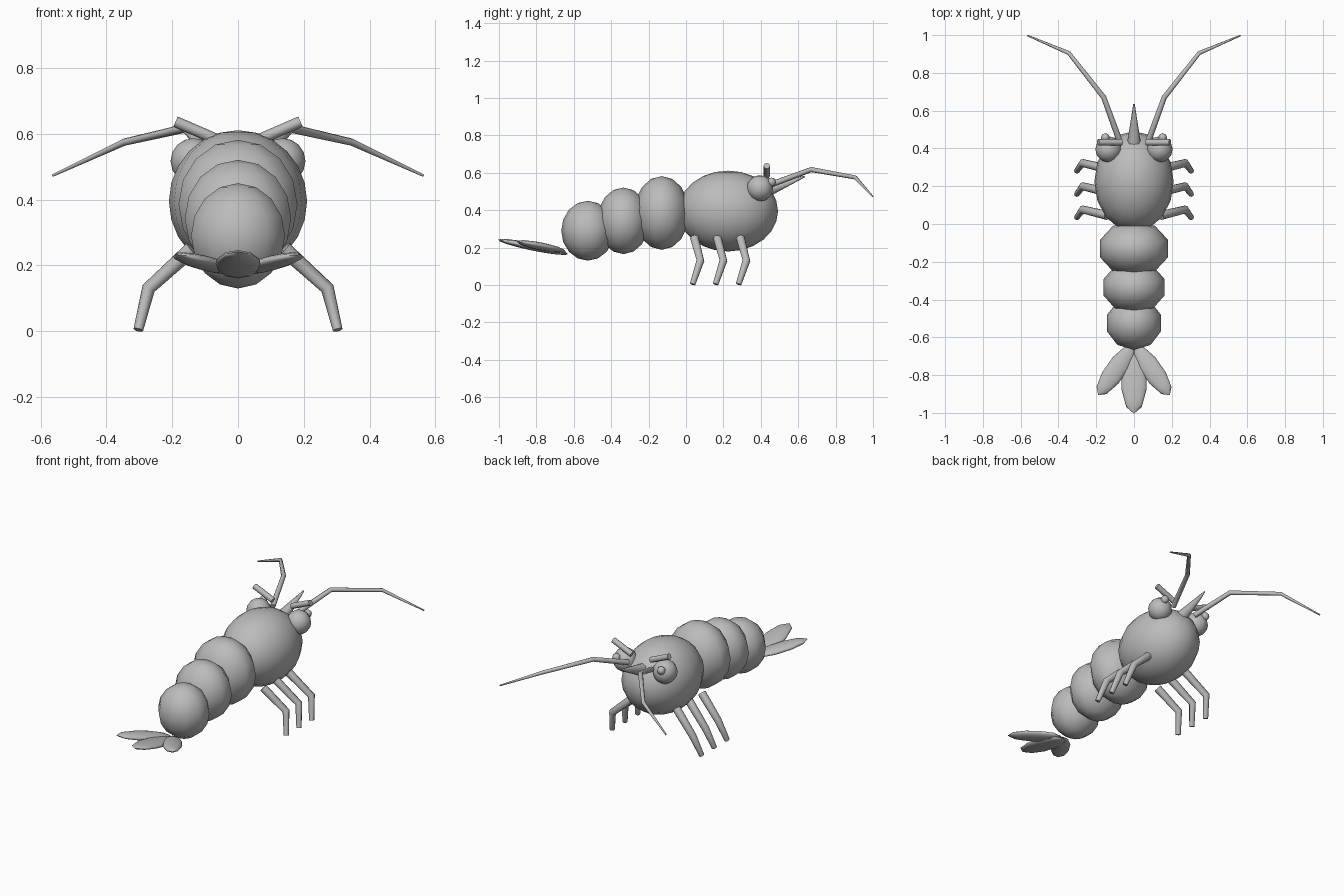
import bpy, math
from mathutils import Vector, Matrix

cube = bpy.data.objects.get("Cube")
if cube:
    bpy.data.objects.remove(cube)

grey = bpy.data.materials.new("shell grey")
grey.use_nodes = True
COLOUR = (0.5, 0.5, 0.5, 1)
grey.diffuse_color = COLOUR
grey.node_tree.nodes["Principled BSDF"].inputs["Base Color"].default_value = COLOUR


def finish(name, angle):
    ob = bpy.context.object
    ob.name = name
    ob.data.materials.clear()
    ob.data.materials.append(grey)
    bpy.ops.object.shade_smooth_by_angle(angle=math.radians(angle))
    return ob


def ellipsoid(name, centre, radii, segments=10, rings=8, turn=None):
    bpy.ops.mesh.primitive_uv_sphere_add(segments=segments, ring_count=rings, radius=1)
    ob = bpy.context.object
    # start the segments on the x axis
    ob.data.transform(Matrix.Diagonal((*radii, 1)))
    ob.matrix_world = Matrix.Translation(centre) @ (turn or Matrix())
    return finish(name, 80)


def rod(name, start, end, r1, r2, sides=8):
    """Tapered straight bar between two points."""
    a, b = Vector(start), Vector(end)
    bpy.ops.mesh.primitive_cone_add(vertices=sides, radius1=r1, radius2=r2, depth=(b - a).length)
    ob = bpy.context.object
    ob.matrix_world = Matrix.Translation((a + b) / 2) @ (b - a).to_track_quat('Z', 'Y').to_matrix().to_4x4()
    return finish(name, 50)


def tube(name, points, radii):
    """Tapered jointed tube along a path."""
    curve = bpy.data.curves.new(name, 'CURVE')
    curve.dimensions = '3D'
    curve.bevel_depth = 1
    curve.bevel_resolution = 2
    curve.use_fill_caps = True
    spline = curve.splines.new('POLY')
    spline.points.add(len(points) - 1)
    for p, co, r in zip(spline.points, points, radii):
        p.co = (*co, 1)
        p.radius = r
    ob = bpy.data.objects.new(name, curve)
    bpy.context.collection.objects.link(ob)
    bpy.ops.object.select_all(action='DESELECT')
    ob.select_set(True)
    bpy.context.view_layer.objects.active = ob
    bpy.ops.object.convert(target='MESH')
    return finish(name, 50)


def blade(name, root, tip, width, thickness):
    """Flat tail paddle from root to tip."""
    a, b = Vector(root), Vector(tip)
    along = (b - a).normalized()
    side = along.cross(Vector((0, 0, 1))).normalized()
    up = side.cross(along)
    turn = Matrix((side, along, up)).transposed().to_4x4()
    return ellipsoid(name, (a + b) / 2, (width, (b - a).length / 2 / 0.95, thickness), turn=turn)


# Body shell and shrinking abdomen segments
ellipsoid("head_shell", (0, 0.225, 0.395), (0.21, 0.267, 0.216), 16, 12)
ellipsoid("abdomen_front", (0, -0.13, 0.385), (0.19, 0.148, 0.197))
ellipsoid("abdomen_middle", (0, -0.335, 0.343), (0.17, 0.14, 0.178))
ellipsoid("abdomen_rear", (0, -0.525, 0.29), (0.15, 0.142, 0.16))

# Pointed beak between the eyes
rod("beak", (0, 0.43, 0.505), (0, 0.635, 0.58), 0.036, 0.004)

# Centre paddle of the tail fan
blade("tail_centre", (0, -0.64, 0.167), (0, -0.995, 0.24), 0.07, 0.02)

for s, label in ((1, "left"), (-1, "right")):
    # Eye, pupil and brow
    ellipsoid(f"{label}_eye", (s * 0.135, 0.395, 0.517), (0.07, 0.07, 0.07), 12, 8)
    ellipsoid(f"{label}_pupil", (s * 0.152, 0.457, 0.55), (0.024, 0.024, 0.024), 8, 6)
    rod(f"{label}_brow", (s * 0.065, 0.432, 0.583), (s * 0.19, 0.432, 0.637), 0.017, 0.017)

    # Long bent antenna
    tube(f"{label}_antenna",
         [(s * 0.08, 0.45, 0.535), (s * 0.16, 0.67, 0.617),
          (s * 0.345, 0.905, 0.575), (s * 0.564, 0.998, 0.473)],
         [0.016, 0.014, 0.011, 0.004])

    # Outer paddle of the tail fan
    blade(f"{label}_tail_paddle", (s * 0.01, -0.65, 0.18), (s * 0.185, -0.9, 0.232), 0.055, 0.02)

    # Three walking legs
    for i in range(3):
        y = 0.045 + i * 0.123
        tube(f"{label}_leg_{i + 1}",
             [(s * 0.14, y, 0.25), (s * 0.272, y + 0.032, 0.13), (s * 0.303, y - 0.01, 0.004)],
             [0.024, 0.021, 0.015])
